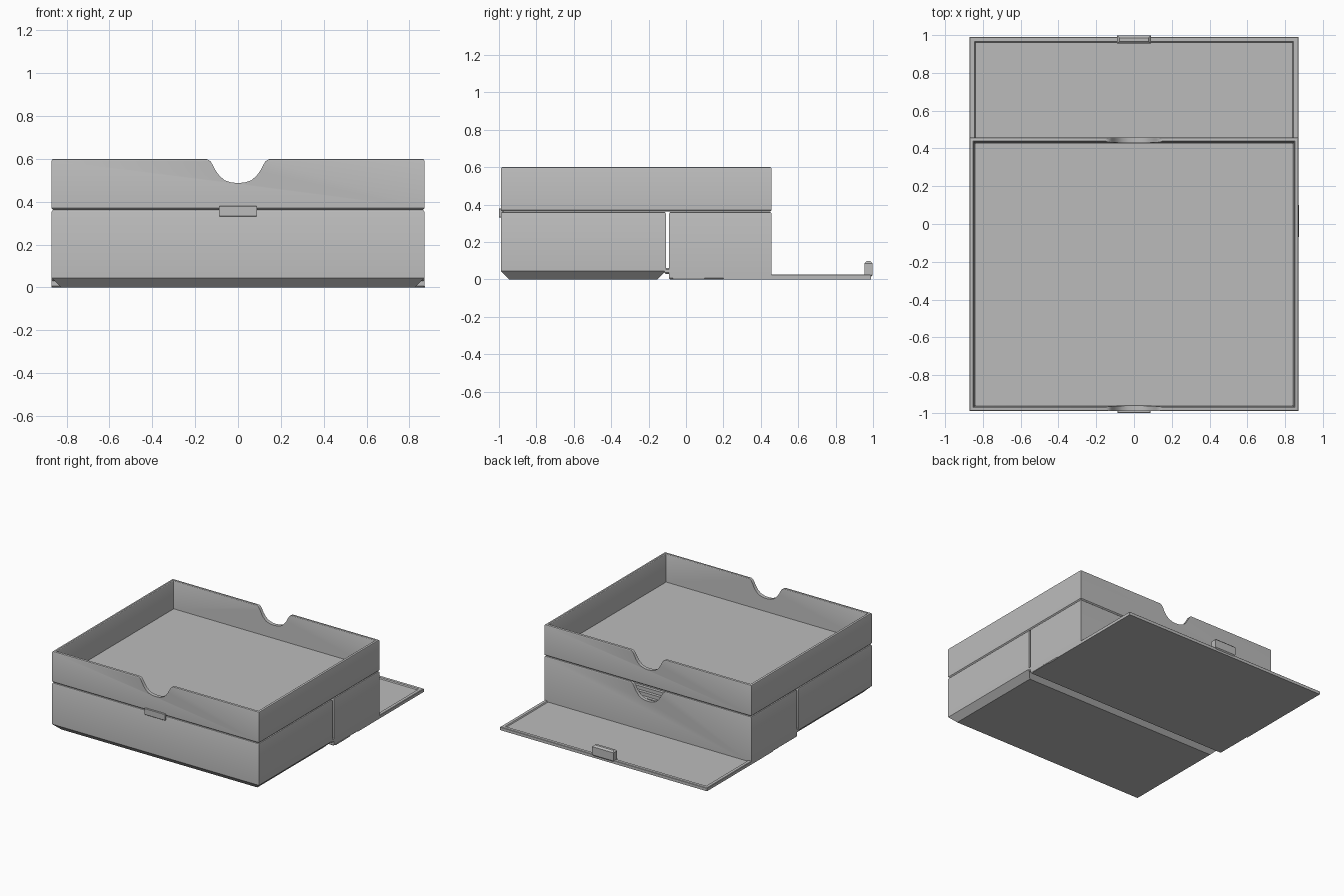
import bpy, bmesh

if "Cube" in bpy.data.objects:
    bpy.data.objects.remove(bpy.data.objects["Cube"])

grey = bpy.data.materials.new("plain grey")
grey.use_nodes = True
COLOUR = (0.5, 0.5, 0.5, 1)
grey.diffuse_color = COLOUR
grey.node_tree.nodes["Principled BSDF"].inputs["Base Color"].default_value = COLOUR

W = 0.87      # half width of the case
SEAM = 0.36   # height where the upper tray sits


def make(name, bm):
    bmesh.ops.recalc_face_normals(bm, faces=bm.faces)
    mesh = bpy.data.meshes.new(name)
    bm.to_mesh(mesh)
    bm.free()
    obj = bpy.data.objects.new(name, mesh)
    bpy.context.collection.objects.link(obj)
    mesh.materials.append(grey)
    return obj


def loft(name, x0, x1, y0, y1, rings):
    """Stack rectangles given as (inset, height) and cap both ends."""
    bm = bmesh.new()
    loops = []
    for i, z in rings:
        corners = ((x0 + i, y0 + i), (x1 - i, y0 + i), (x1 - i, y1 - i), (x0 + i, y1 - i))
        loops.append([bm.verts.new((x, y, z)) for x, y in corners])
    for a, b in zip(loops, loops[1:]):
        for k in range(4):
            n = (k + 1) % 4
            bm.faces.new((a[k], a[n], b[n], b[k]))
    bm.faces.new(loops[0][::-1])
    bm.faces.new(loops[-1])
    return make(name, bm)


def box(name, x0, x1, y0, y1, z0, z1, soft=0.0):
    rings = [(0, z0), (0, z1)]
    if soft:
        rings = [(soft, z0), (0, z0 + soft), (0, z1 - soft), (soft, z1)]
    return loft(name, x0, x1, y0, y1, rings)


def cut(target, cutter):
    mod = target.modifiers.new("cut", "BOOLEAN")
    mod.operation = "DIFFERENCE"
    mod.solver = "EXACT"
    mod.object = cutter
    bpy.context.view_layer.update()
    bpy.context.view_layer.objects.active = target
    bpy.ops.object.modifier_apply(modifier=mod.name)
    bpy.data.objects.remove(cutter)


def thumb_cutter(top, y0, y1):
    """Scooped thumb opening, mirrored about the middle and pushed along y."""
    half = [(0.155, 0.05), (0.155, 0.001), (0.141, -0.003), (0.128, -0.012),
            (0.117, -0.03), (0.104, -0.055), (0.086, -0.08), (0.062, -0.1),
            (0.032, -0.11), (0, -0.113)]
    outline = half + [(-x, z) for x, z in reversed(half[:-1])]
    bm = bmesh.new()
    face = bm.faces.new([bm.verts.new((x, y0, top + z)) for x, z in outline])
    new = bmesh.ops.extrude_face_region(bm, geom=[face])["geom"]
    bmesh.ops.translate(bm, vec=(0, y1 - y0, 0),
                        verts=[g for g in new if isinstance(g, bmesh.types.BMVert)])
    cutter = make("thumb_cutter", bm)
    cutter.hide_render = True
    return cutter


def rim(top, floor):
    """Rounded lip and slightly drafted inner wall, shared by all trays."""
    return [(0, top - 0.008), (0.003, top - 0.002), (0.008, top), (0.018, top),
            (0.022, top - 0.003), (0.024, top - 0.008), (0.032, floor)]


# Upper tray with thumb openings front and back
upper = loft("upper_tray", -W, W, -0.99, 0.457,
             [(0.008, SEAM + 0.002), (0, SEAM + 0.01)] + rim(0.6, 0.39))
cut(upper, thumb_cutter(0.6, -1.2, 0.8))

# Lower front compartment with a chamfered underside
loft("front_compartment", -W, W, -0.99, -0.108,
     [(0.045, 0), (0, 0.045)] + rim(SEAM, 0.07))

# Lower rear compartment with a thumb opening in the back wall
rear = loft("rear_compartment", -W, W, -0.09, 0.457,
            [(0.006, 0), (0, 0.006)] + rim(SEAM, 0.03))
cut(rear, thumb_cutter(SEAM, 0.3, 0.8))

# Stepped slats inside the rear compartment
for k in range(5):
    z = 0.22 + 0.028 * k
    box(f"inner_slat_{k + 1}", -0.3, 0.3, 0.1, 0.42 - 0.02 * k, z, z + 0.026)

# Fold-down flap with a shallow recess and raised border
loft("flap", -W, W, 0.2, 0.99,
     [(0, 0), (0, 0.022), (0.003, 0.025), (0.025, 0.025), (0.03, 0.017)])

# Catch standing on the flap edge
box("flap_catch", -0.09, 0.09, 0.955, 0.998, 0.012, 0.098, 0.012)

# Catch on the front, bridging the seam
box("front_catch", -0.088, 0.088, -1.0, -0.975, 0.33, 0.38, 0.003)

# Hinge pins bridging the gap at both ends
for side, x in (("left", 0.845), ("right", -0.845)):
    box(f"{side}_hinge_pin", x - 0.025, x + 0.025, -0.115, -0.08, 0.03, 0.06, 0.006)
    box(f"{side}_hinge_foot", x - 0.02, x + 0.028, -0.07, 0.1, 0.0, 0.008, 0.002)

# The compartments carry fine rounded lips, so keep only the real corners sharp
for obj in (upper, rear, bpy.data.objects["front_compartment"]):
    bpy.ops.object.select_all(action="DESELECT")
    obj.select_set(True)
    bpy.context.view_layer.objects.active = obj
    bpy.ops.object.shade_smooth_by_angle(angle=0.5)
